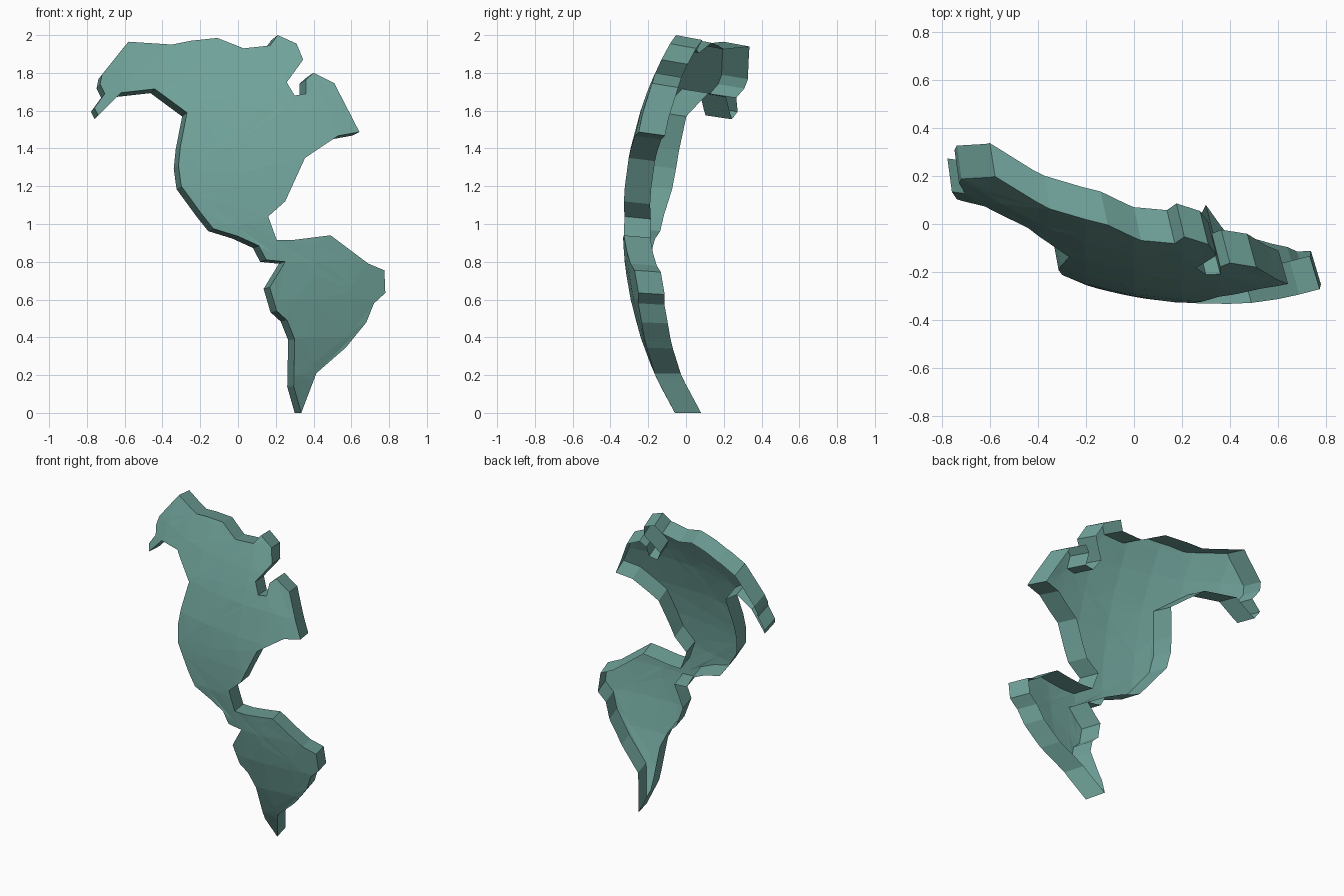
import bpy, bmesh, math
from mathutils import Vector

if "Cube" in bpy.data.objects:
    bpy.data.objects.remove(bpy.data.objects["Cube"])

# Globe that the landmass is wrapped on
CENTRE = Vector((0.35, 1.615, 1.0))
RADIUS = 1.95

# Front outline (x, z), clockwise from the north-west corner
OUTLINE = [
    (-.58, 1.965), (-.35, 1.95), (-.25, 1.97), (-.11, 1.985), (.03, 1.93), (.17, 1.945),
    (.21, 2.0), (.31, 1.955), (.345, 1.87), (.258, 1.75), (.30, 1.68), (.36, 1.69),
    (.36, 1.765), (.40, 1.80), (.51, 1.745), (.643, 1.487), (.53, 1.467), (.355, 1.35),
    (.25, 1.12), (.16, 1.04), (.205, .915), (.29, .915), (.49, .94), (.69, .79),
    (.775, .755), (.78, .635), (.72, .58), (.68, .48), (.57, .345), (.415, .21),
    (.335, 0), (.295, .14), (.30, .39), (.26, .49), (.205, .54), (.168, .665),
    (.25, .80), (.15, .81), (.11, .885), (0, .935), (-.13, .975), (-.19, 1.05),
    (-.30, 1.2), (-.315, 1.31), (-.305, 1.41), (-.27, 1.59), (-.44, 1.715), (-.62, 1.695),
    (-.74, 1.575), (-.76, 1.615), (-.705, 1.69), (-.73, 1.74), (-.72, 1.79),
]


def globe_y(x, z):
    return CENTRE.y - math.sqrt(RADIUS ** 2 - (x - CENTRE.x) ** 2 - (z - CENTRE.z) ** 2)


# Flat outline, cut into a coarse grid of facets
bm = bmesh.new()
bm.faces.new([bm.verts.new((x, 0, z)) for x, z in OUTLINE])
bm.normal_update()
bmesh.ops.triangulate(bm, faces=bm.faces[:], ngon_method='EAR_CLIP')
for axis, start, count in ((0, -0.6, 7), (2, 0.2, 9)):
    normal = Vector((axis == 0, 0, axis == 2))
    for i in range(count):
        bmesh.ops.bisect_plane(bm, geom=bm.verts[:] + bm.edges[:] + bm.faces[:],
                               dist=1e-4, plane_co=normal * (start + 0.2 * i), plane_no=normal)
bm.normal_update()
bmesh.ops.triangulate(bm, faces=bm.faces[:])

# Wrap the front onto the globe
for v in bm.verts:
    v.co.y = globe_y(v.co.x, v.co.z)

# Extrude the curved sheet backwards
result = bmesh.ops.extrude_face_region(bm, geom=bm.faces[:], use_keep_orig=True)
for v in (g for g in result["geom"] if isinstance(g, bmesh.types.BMVert)):
    v.co += Vector((-0.03 - 0.015 * v.co.x, 0.139, -0.013 * v.co.z))
bmesh.ops.recalc_face_normals(bm, faces=bm.faces[:])

# Remove the back cap: the shell is hollow, with only a rim behind the front
back = [g for g in result["geom"] if isinstance(g, bmesh.types.BMFace)]
bmesh.ops.delete(bm, geom=back, context='FACES')

mesh = bpy.data.meshes.new("landmass")
bm.to_mesh(mesh)
bm.free()
landmass = bpy.data.objects.new("landmass", mesh)
bpy.context.collection.objects.link(landmass)

# Muted green colour
green = bpy.data.materials.new("sea_green")
green.diffuse_color = (0.16, 0.36, 0.32, 1)
green.use_nodes = True
green.node_tree.nodes["Principled BSDF"].inputs["Base Color"].default_value = green.diffuse_color
mesh.materials.append(green)
